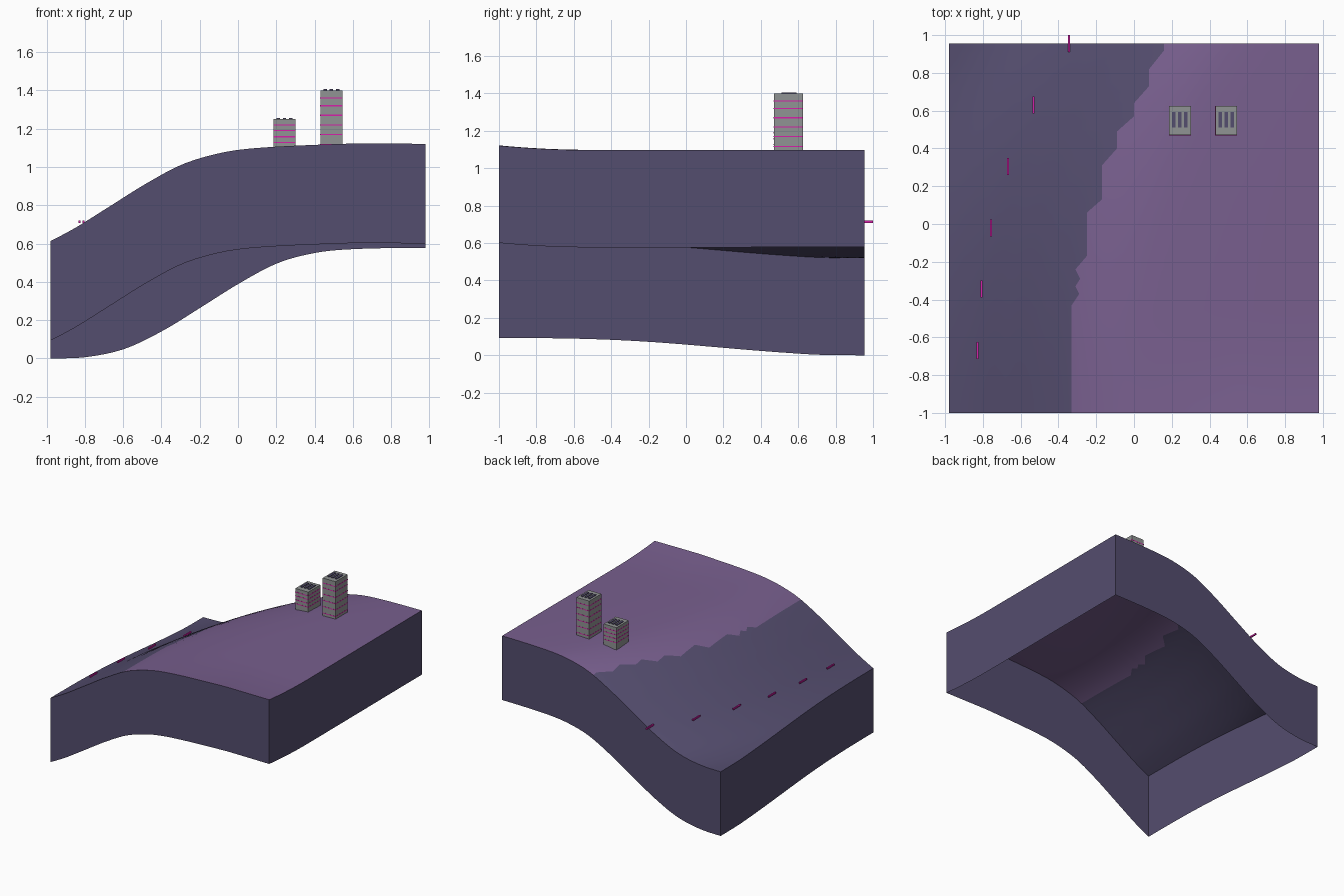
import bpy, bmesh
from mathutils import Vector

if "Cube" in bpy.data.objects:
    bpy.data.objects.remove(bpy.data.objects["Cube"])


def material(name, srgb):
    col = [(c / 255 / 12.92 if c < 11 else ((c / 255 + 0.055) / 1.055) ** 2.4) for c in srgb] + [1]
    m = bpy.data.materials.new(name)
    m.use_nodes = True
    m.diffuse_color = col
    m.node_tree.nodes["Principled BSDF"].inputs["Base Color"].default_value = col
    return m


slate = material("slate", (84, 77, 110))
purple = material("purple", (120, 95, 142))
grey = material("concrete grey", (144, 147, 147))
magenta = material("magenta", (215, 30, 170))

LEFT, RIGHT, FRONT, BACK, DEPTH = -0.98, 0.98, -1.0, 0.955, 0.52

# Slope cross-section: distance across the hill, height
PROFILE = [(-1.7, 0), (-1.46, 0), (-1.28, .007), (-1.08, .05), (-.88, .145), (-.68, .268),
           (-.48, .393), (-.28, .498), (-.08, .552), (.12, .571), (.5, .578), (.98, .577), (1.3, .577)]

# Edge between the two ground colours: x, y
BORDER = [(-.33, -1), (-.33, -.43), (-.29, -.37), (-.31, -.33), (-.285, -.29), (-.31, -.24),
          (-.25, -.17), (-.25, .06), (-.17, .13), (-.17, .31), (-.09, .4), (-.09, .49),
          (0, .57), (0, .64), (.08, .73), (.08, .82), (.16, .92), (.16, BACK)]


def profile(t):
    """Smooth curve through the cross-section points."""
    i = 1
    while i < len(PROFILE) - 3 and PROFILE[i + 1][0] < t:
        i += 1
    (xa, a), (x0, p), (x1, q), (xb, b) = PROFILE[i - 1:i + 3]
    w = x1 - x0
    s = (t - x0) / w
    m0, m1 = (q - a) / (x1 - xa) * w, (b - p) / (xb - x0) * w
    return ((2*s**3 - 3*s*s + 1) * p + (s**3 - 2*s*s + s) * m0
            + (3*s*s - 2*s**3) * q + (s**3 - s*s) * m1)


def shift(y):
    return 0.485 * max(0, (y + 1) / 1.95) ** 2.7


def ground(x, y):
    bump = 0.024 * (max(0, -0.5 - y) / 0.5) ** 2 * min(1, max(0, (x + 0.2) / 0.8))
    return DEPTH + profile(x - shift(y)) + bump


def border(y):
    for (x0, y0), (x1, y1) in zip(BORDER, BORDER[1:]):
        if y <= y1:
            return x0 + (x1 - x0) * (y - y0) / (y1 - y0)
    return BORDER[-1][0]


def make_object(name, bm, mats):
    me = bpy.data.meshes.new(name)
    bm.to_mesh(me)
    bm.free()
    for m in mats:
        me.materials.append(m)
    ob = bpy.data.objects.new(name, me)
    bpy.context.collection.objects.link(ob)
    return ob


def box(name, lo, hi, mat):
    bm = bmesh.new()
    bmesh.ops.create_cube(bm, size=1)
    lo, hi = Vector(lo), Vector(hi)
    for v in bm.verts:
        v.co = (lo + hi) / 2 + v.co * (hi - lo)
    return make_object(name, bm, [mat])


# Hillside sheet, with columns following the colour border
COLS = 24
ys = sorted({y for _, y in BORDER} | {round(FRONT + 0.05 * i, 3) for i in range(39)})
bm = bmesh.new()
rows = []
for y in ys:
    mid = border(y)
    xs = [LEFT + (mid - LEFT) * i / COLS for i in range(COLS)]
    xs += [mid + (RIGHT - mid) * i / COLS for i in range(COLS + 1)]
    rows.append([bm.verts.new((x, y, ground(x, y))) for x in xs])
for r0, r1 in zip(rows, rows[1:]):
    for i in range(2 * COLS):
        f = bm.faces.new((r0[i], r0[i + 1], r1[i + 1], r1[i]))
        f.material_index = int(i >= COLS)

# Skirt walls hanging from the rim, open underneath
rim = [e for e in bm.edges if e.is_boundary]
ext = bmesh.ops.extrude_edge_only(bm, edges=rim)["geom"]
for g in ext:
    if isinstance(g, bmesh.types.BMVert):
        g.co.z -= DEPTH
    elif isinstance(g, bmesh.types.BMFace):
        g.material_index = 0
bmesh.ops.recalc_face_normals(bm, faces=bm.faces)
if rows and rows[0][0].link_faces and max(bm.faces, key=lambda f: abs(f.normal.z)).normal.z < 0:
    bmesh.ops.reverse_faces(bm, faces=bm.faces)
hill = make_object("hillside", bm, [slate, purple])
bpy.ops.object.select_all(action='DESELECT')
bpy.context.view_layer.objects.active = hill
hill.select_set(True)
bpy.ops.object.shade_smooth_by_angle(angle=0.6)

# Lane markers along the slope
for i in range(6):
    y = -0.67 + 0.325 * i
    x = -0.832 + shift(y)
    box(f"lane_marker_{i + 1}", (x - .005, y - .045, .708), (x + .005, y + .045, .72), magenta)


# Towers with floor strips and roof vents
def tower(name, x, top, floors):
    x0, x1, y0, y1 = x - .0575, x + .0575, .47, .625
    box(name, (x0, y0, 1.07), (x1, y1, top), grey)
    for i, z in enumerate(floors):
        box(f"{name}_floor_strip_{i + 1}", (x0 - .001, y0 - .001, z - .003),
            (x1 + .001, y1 + .001, z + .003), magenta)
    for i in (-1, 0, 1):
        vx = x + i * .032
        box(f"{name}_roof_vent_{i + 2}", (vx - .009, .51, top - .002), (vx + .009, .592, top + .006), slate)


tower("short_tower", .243, 1.25, (1.127, 1.158, 1.19, 1.22))
tower("tall_tower", .488, 1.40, (1.117, 1.17, 1.22, 1.27, 1.32, 1.36))
